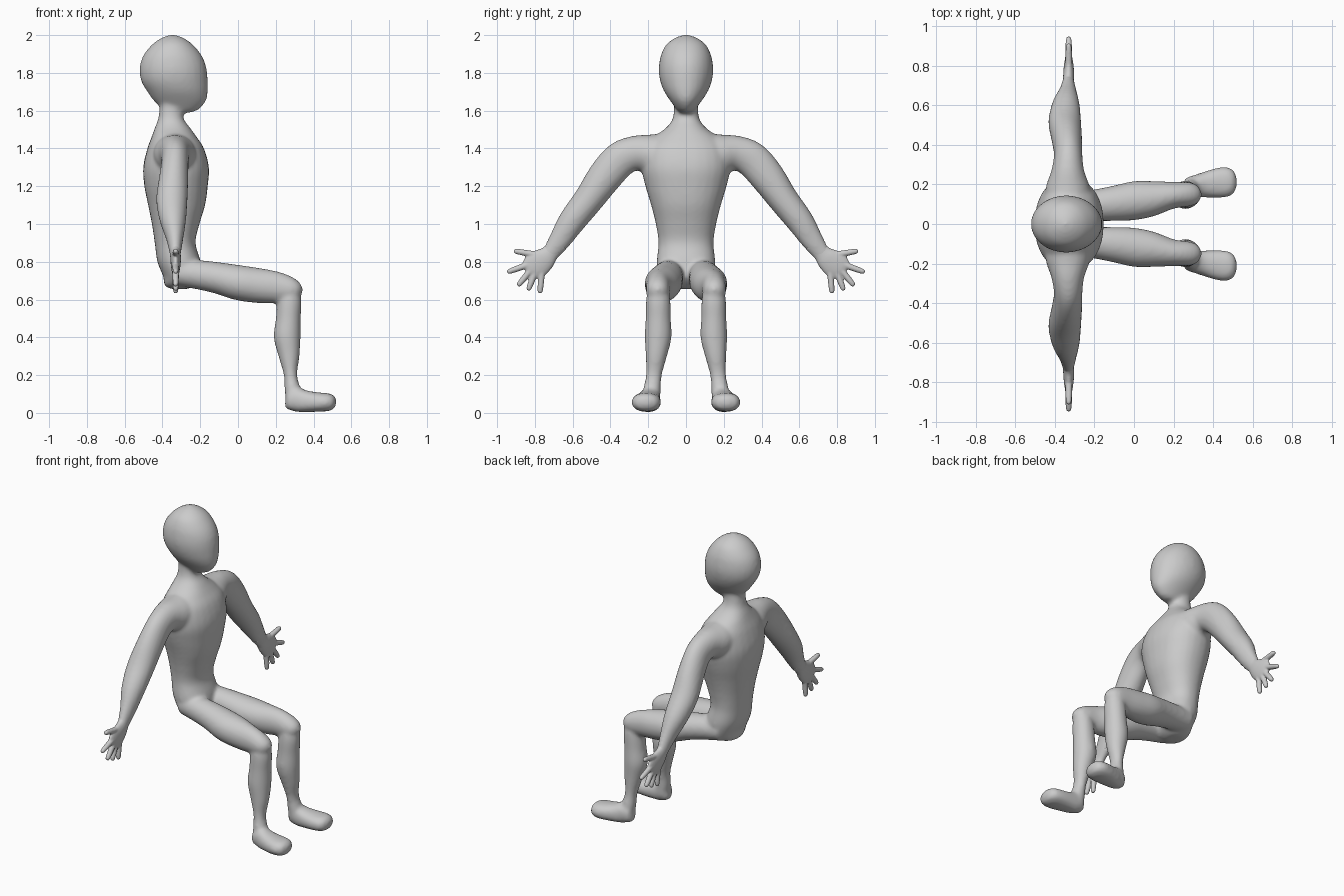
import bpy, bmesh, math
from mathutils import Vector

X, Y = Vector((1, 0, 0)), Vector((0, 1, 0))


def spline(a, b, c, d, t):
    return [0.5 * (2 * q + (r - p) * t + (2 * p - 5 * q + 4 * r - s) * t * t
                   + (3 * q - p - 3 * r + s) * t ** 3) for p, q, r, s in zip(a, b, c, d)]


def loft(bm, stations, u, side=1, power=2.0, n=28, sub=5):
    """Skin smooth elliptical sections; a station is x, y, z, radius along u, radius across."""
    st = [(x, y * side, z, a, b) for x, y, z, a, b in stations]
    pts = []
    for i in range(len(st) - 1):
        a, d = st[max(i - 1, 0)], st[min(i + 2, len(st) - 1)]
        pts += [spline(a, st[i], st[i + 1], d, k / sub) for k in range(sub)]
    pts.append(st[-1])
    rings = []
    for i, p in enumerate(pts):
        tan = Vector(pts[min(i + 1, len(pts) - 1)][:3]) - Vector(pts[max(i - 1, 0)][:3])
        v = tan.cross(u).normalized()
        ring = []
        for k in range(n):
            c, s = math.cos(2 * math.pi * k / n), math.sin(2 * math.pi * k / n)
            c = math.copysign(abs(c) ** (2 / power), c)
            s = math.copysign(abs(s) ** (2 / power), s)
            ring.append(bm.verts.new(Vector(p[:3]) + u * c * p[3] + v * s * p[4]))
        rings.append(ring)
    for r0, r1 in zip(rings, rings[1:]):
        for k in range(n):
            bm.faces.new((r0[k], r0[(k + 1) % n], r1[(k + 1) % n], r1[k]))
    bm.faces.new(rings[0][::-1])
    bm.faces.new(rings[-1])


def finish(bm, name, voxel, smooth):
    """Fuse the overlapping lofts into one skin and soften the joins."""
    bmesh.ops.recalc_face_normals(bm, faces=bm.faces)
    me = bpy.data.meshes.new(name)
    bm.to_mesh(me)
    bm.free()
    ob = bpy.data.objects.new(name, me)
    bpy.context.collection.objects.link(ob)
    m = ob.modifiers.new("fuse", 'REMESH')
    m.mode = 'VOXEL'
    m.voxel_size = voxel
    m.use_smooth_shade = True
    m = ob.modifiers.new("soften", 'SMOOTH')
    m.factor = 0.5
    m.iterations = smooth


def upright(rows):
    return [(x, 0, z, a, b) for z, x, a, b in rows]


torso = upright([
    (.655, -.31, .04, .05), (.675, -.31, .08, .10), (.72, -.295, .10, .145),
    (.80, -.312, .115, .155), (.90, -.333, .108, .146), (1.0, -.33, .126, .16),
    (1.1, -.325, .151, .185), (1.2, -.328, .168, .215), (1.3, -.328, .174, .235),
    (1.4, -.33, .15, .22), (1.46, -.338, .12, .17), (1.51, -.347, .093, .105),
    (1.56, -.355, .067, .07), (1.64, -.355, .058, .062)])
head = upright([
    (1.59, -.30, .05, .03), (1.605, -.30, .09, .048), (1.65, -.307, .137, .082),
    (1.70, -.32, .16, .115), (1.75, -.335, .175, .135), (1.80, -.342, .179, .144),
    (1.85, -.345, .172, .142), (1.90, -.347, .15, .131), (1.95, -.347, .108, .105),
    (1.98, -.347, .067, .067), (1.995, -.347, .034, .034), (2.003, -.347, .005, .005)])
arm = [(-.335, .08, 1.36, .12, .12), (-.335, .19, 1.37, .11, .105),
       (-.335, .27, 1.375, .083, .092), (-.333, .35, 1.34, .072, .095),
       (-.34, .43, 1.25, .077, .092), (-.35, .515, 1.13, .083, .08),
       (-.345, .60, 1.02, .07, .073), (-.335, .665, .92, .045, .06),
       (-.332, .72, .845, .03, .045), (-.33, .75, .815, .025, .045)]
thigh = [(-.33, .085, .745, .07, .07), (-.2, .095, .73, .08, .078),
         (-.1, .105, .713, .09, .084), (0, .118, .69, .099, .093),
         (.1, .128, .675, .089, .093), (.2, .145, .665, .068, .084),
         (.28, .15, .652, .061, .067), (.32, .15, .648, .045, .045),
         (.342, .15, .645, .012, .012)]
shin = [(.27, .148, .69, .045, .045), (.272, .147, .6, .064, .064),
        (.266, .147, .5, .066, .067), (.26, .148, .4, .071, .071),
        (.27, .158, .3, .056, .056), (.278, .17, .2, .036, .042),
        (.29, .18, .12, .044, .047), (.30, .185, .06, .045, .05)]
foot = [(.25, .19, .06, .015, .02), (.262, .19, .06, .042, .045),
        (.31, .193, .068, .056, .064), (.36, .20, .061, .066, .057),
        (.43, .209, .057, .077, .051), (.48, .212, .057, .073, .047),
        (.508, .212, .058, .052, .035), (.52, .212, .058, .015, .012)]
palm = [(-.333, .67, .90, .036, .05), (-.332, .715, .85, .029, .046),
        (-.33, .75, .815, .028, .062), (-.33, .79, .785, .025, .072),
        (-.33, .825, .758, .019, .06), (-.33, .84, .745, .01, .04)]
# finger roots and tips in the y-z plane, thumb first
fingers = [((.785, .835), (.912, .858)), ((.82, .79), (.947, .745)),
           ((.815, .765), (.89, .672)), ((.795, .755), (.836, .648)),
           ((.762, .76), (.773, .633))]

# body: head, torso, arms and legs as one skin
bm = bmesh.new()
loft(bm, torso, X, power=2.2)
loft(bm, head, X)
for side in (1, -1):
    loft(bm, arm, X, side)
    loft(bm, thigh, Y, side)
    loft(bm, shin, X, side)
    loft(bm, foot, Y, side, power=2.3)
finish(bm, "body", 0.011, 10)

# hands: flat palm with five spread fingers
for side, name in ((1, "left_hand"), (-1, "right_hand")):
    bm = bmesh.new()
    loft(bm, palm, X, side)
    for (y0, z0), (y1, z1) in fingers:
        loft(bm, [(-.33, y0 + (y1 - y0) * t, z0 + (z1 - z0) * t, r, r)
                  for t, r in ((0, .02), (.4, .017), (.7, .016), (.93, .013), (1, .006))],
             X, side, n=14)
    finish(bm, name, 0.005, 4)
